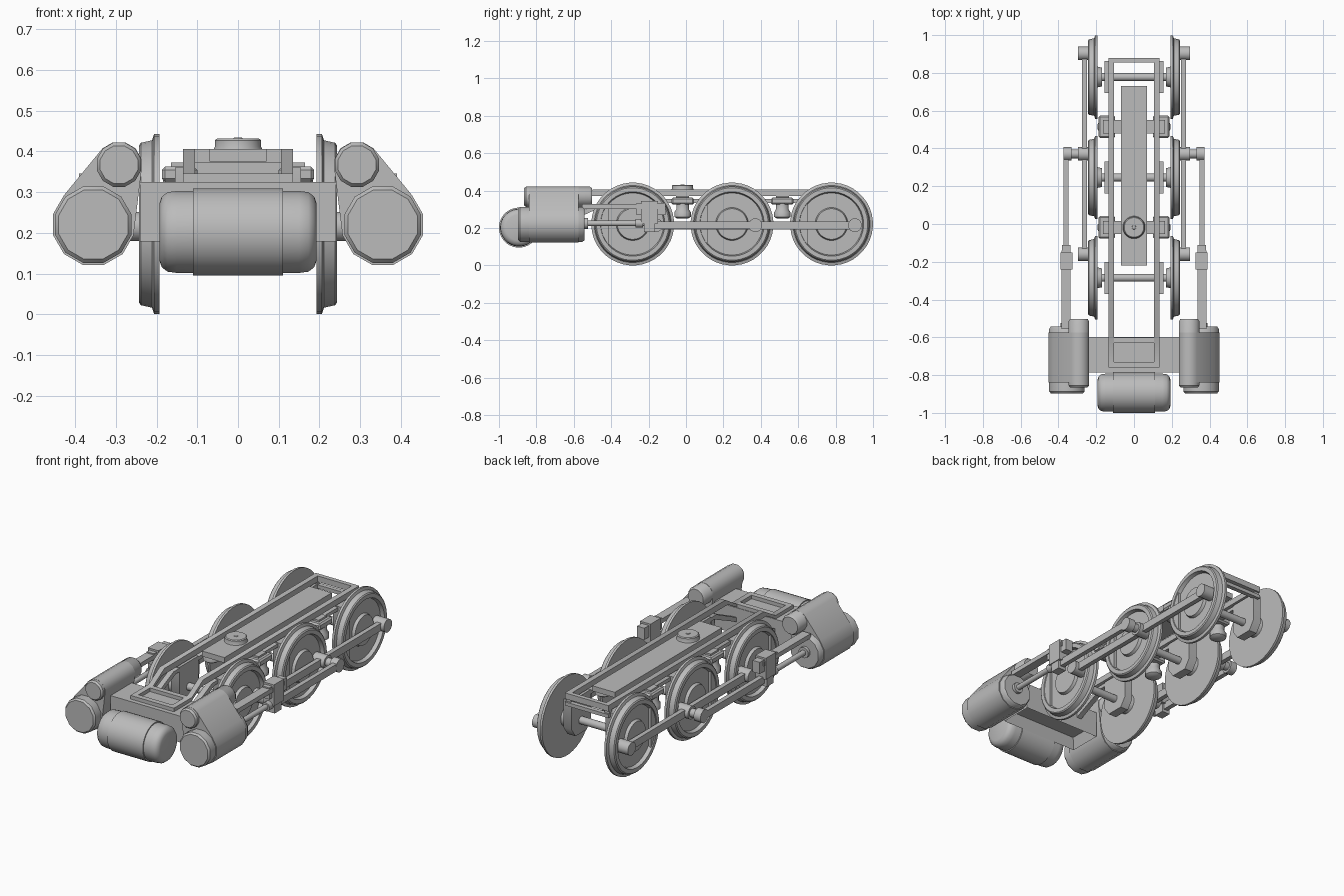
import bpy, bmesh, math
from mathutils import Vector

if "Cube" in bpy.data.objects:
    bpy.data.objects.remove(bpy.data.objects["Cube"])

steel = bpy.data.materials.new("steel grey")
steel.diffuse_color = (0.5, 0.5, 0.5, 1)
steel.use_nodes = True
steel.node_tree.nodes["Principled BSDF"].inputs["Base Color"].default_value = steel.diffuse_color
WHEEL_Y = (-0.285, 0.246, 0.778)
AXLE_Z = 0.2215
PIN = 0.125     # crank pin offset
ROD_Z = 0.215


def finish(name, bm, mirror):
    bmesh.ops.recalc_face_normals(bm, faces=bm.faces[:])
    me = bpy.data.meshes.new(name)
    bm.to_mesh(me)
    bm.free()
    me.materials.append(steel)
    ob = bpy.data.objects.new(name, me)
    bpy.context.collection.objects.link(ob)
    if mirror:
        ob.modifiers.new("mirror", 'MIRROR').use_mirror_merge = False
    return ob


def box(name, x, y, z, mirror=False, bevel=0):
    bm = bmesh.new()
    bmesh.ops.create_cube(bm, size=1)
    for v in bm.verts:
        v.co = [r[0] if c < 0 else r[1] for c, r in zip(v.co, (x, y, z))]
    if bevel:
        bmesh.ops.bevel(bm, geom=bm.edges[:], offset=bevel, segments=1, affect='EDGES')
    return finish(name, bm, mirror)


def lathe(name, axis, centre, profile, segs=24, mirror=False):
    """Turn (position along axis, radius) points around an axis."""
    bm = bmesh.new()
    rings = []
    for p, r in profile:
        ring = []
        for i in range(segs):
            a = 2 * math.pi * (i + 0.5) / segs
            co = [0, 0, 0]
            co[axis] = p
            for k, s in zip([k for k in range(3) if k != axis], (math.cos(a), math.sin(a))):
                co[k] = centre[k] + r * s
            ring.append(bm.verts.new(co))
        rings.append(ring)
    for a, b in zip(rings, rings[1:]):
        for i in range(segs):
            j = (i + 1) % segs
            bm.faces.new((a[i], a[j], b[j], b[i]))
    bm.faces.new(rings[0])
    bm.faces.new(rings[-1])
    return finish(name, bm, mirror)


def rod(name, axis, centre, r, a, b, segs=16, mirror=False):
    return lathe(name, axis, centre, [(a, r), (b, r)], segs, mirror)


def side_plate(name, points, x0, x1, mirror=True):
    """Extrude a (y, z) outline along x."""
    bm = bmesh.new()
    f = bm.faces.new([bm.verts.new((x0, y, z)) for y, z in points])
    ext = bmesh.ops.extrude_face_region(bm, geom=[f])
    for v in ext["geom"]:
        if isinstance(v, bmesh.types.BMVert):
            v.co.x = x1
    return finish(name, bm, mirror)


# wheels, axles, counterweights, pedestals and crank pins
for y in WHEEL_Y:
    c = (0, y, AXLE_Z)
    lathe("wheel", 0, c, [(0.17, 0.05), (0.193, 0.055), (0.193, 0.2215), (0.206, 0.2215),
                          (0.211, 0.206), (0.238, 0.2), (0.243, 0.194), (0.243, 0.172),
                          (0.222, 0.166), (0.222, 0.088), (0.238, 0.082), (0.238, 0.05)], 40, True)
    rod("axle", 0, c, 0.021, -0.2, 0.2)
    arc = [math.pi + math.radians(d) for d in range(-42, 43, 7)]
    side_plate("counterweight", [(y + 0.172 * math.cos(a), AXLE_Z + 0.172 * math.sin(a))
                                 for a in arc], 0.215, 0.238)
    side_plate("pedestal", [(y - 0.085, 0.36), (y - 0.085, 0.2), (y - 0.05, 0.15),
                            (y + 0.05, 0.15), (y + 0.085, 0.2), (y + 0.085, 0.36)], 0.105, 0.155)
    rod("crank_pin", 0, (0, y + PIN, ROD_Z), 0.037, 0.218, 0.297, 12, True)

# main frame: upper rails dropping to the front, lower rails, cross members
side_plate("upper_rail", [(0.88, 0.405), (-0.5, 0.405), (-0.6, 0.345), (-0.76, 0.345), (-0.76, 0.315),
                          (-0.62, 0.315), (-0.52, 0.372), (0.88, 0.372)], 0.105, 0.135)
side_plate("lower_rail", [(0.88, 0.355), (-0.42, 0.355), (-0.6, 0.27), (-0.6, 0.245),
                          (-0.4, 0.335), (0.88, 0.335)], 0.105, 0.135)
box("rear_upper_crossbar", (-0.135, 0.135), (0.855, 0.88), (0.372, 0.405))
box("rear_lower_crossbar", (-0.135, 0.135), (0.855, 0.88), (0.335, 0.355))
box("rear_post", (0.105, 0.135), (0.85, 0.87), (0.35, 0.38), True)
for y0, y1 in ((-0.76, -0.73), (-0.63, -0.6)):
    box("front_crossbar", (-0.135, 0.135), (y0, y1), (0.315, 0.345))
box("centre_spar", (-0.07, 0.07), (-0.22, 0.73), (0.375, 0.405))
lathe("pivot", 2, (0, -0.018, 0), [(0.4, 0.062), (0.412, 0.057), (0.427, 0.057), (0.431, 0.052)], 24)
lathe("pivot_stud", 2, (0, -0.018, 0), [(0.43, 0.012), (0.434, 0.01)], 12)

# springs and hangers between the wheels
for y in (-0.018, 0.515):
    box("spring_crossbeam", (-0.165, 0.165), (y - 0.035, y + 0.035), (0.345, 0.372))
    box("spring_seat", (0.1, 0.187), (y - 0.06, y + 0.06), (0.325, 0.362), True, 0.008)
    lathe("spring", 2, (0.15, y, 0), [(0.25, 0.03), (0.26, 0.045), (0.285, 0.045),
                                      (0.3, 0.035), (0.33, 0.035)], 12, True)

# cylinder saddle with a recessed underside
saddle = box("saddle", (-0.24, 0.24), (-0.785, -0.597), (0.178, 0.325))
bm = bmesh.new()
bm.from_mesh(saddle.data)
bm.normal_update()
under = [f for f in bm.faces if f.normal.z < -0.9]
bmesh.ops.inset_region(bm, faces=under, thickness=0.03)
bmesh.ops.translate(bm, verts=under[0].verts[:], vec=(0, 0, 0.06))
bm.to_mesh(saddle.data)
bm.free()

# front tank lying crosswise with a central band
tank = (0, -0.893, 0.202)
lathe("front_tank", 0, tank, [(-0.193, 0.07), (-0.187, 0.087), (-0.173, 0.098), (-0.15, 0.101),
                              (0.15, 0.101), (0.173, 0.098), (0.187, 0.087), (0.193, 0.07)], 32)
rod("tank_band", 0, tank, 0.107, -0.11, 0.11, 32)

# steam cylinders and valve chests
BIG, SMALL = (0.355, 0, 0.22), (0.292, 0, 0.367)
lathe("steam_cylinder", 1, BIG, [(-0.897, 0.088), (-0.887, 0.097), (-0.555, 0.097), (-0.542, 0.088)], 12, True)
lathe("valve_chest", 1, SMALL, [(-0.865, 0.048), (-0.855, 0.056), (-0.515, 0.056), (-0.503, 0.048)], 12, True)
bm = bmesh.new()
for y in (-0.84, -0.575):
    for c, r in ((BIG, 0.102), (SMALL, 0.057)):
        for i in range(12):
            a = math.tau * (i + 0.5) / 12
            bm.verts.new((c[0] + r * math.cos(a), y, c[2] + r * math.sin(a)))
hull = bmesh.ops.convex_hull(bm, input=bm.verts[:])
bmesh.ops.delete(bm, geom=[v for v in bm.verts if not v.link_faces], context='VERTS')
bmesh.ops.dissolve_limit(bm, angle_limit=0.02, verts=bm.verts[:], edges=bm.edges[:])
finish("cylinder_casing", bm, True)

# piston rod, guide bar and crosshead
rod("piston_rod", 1, (0.36, 0, 0.225), 0.015, -0.55, -0.2, 12, True)
rod("piston_gland", 1, (0.36, 0, 0.225), 0.03, -0.55, -0.525, 12, True)
rod("crosshead_collar", 1, (0.36, 0, 0.225), 0.024, -0.27, -0.23, 12, True)
box("guide_bar", (0.335, 0.385), (-0.555, -0.14), (0.303, 0.328), True)
box("crosshead", (0.325, 0.39), (-0.24, -0.15), (0.225, 0.345), True)
box("crosshead_foot", (0.335, 0.385), (-0.225, -0.165), (0.178, 0.23), True)
box("crosshead_tail", (0.335, 0.38), (-0.265, -0.11), (0.27, 0.335), True)

# coupling rod, main rod and its drive pin
box("coupling_rod", (0.25, 0.276), (WHEEL_Y[0] + PIN, WHEEL_Y[2] + PIN), (0.193, 0.235), True)
box("main_rod", (0.346, 0.372), (-0.2, WHEEL_Y[1] + PIN), (0.195, 0.235), True)
drive = (0, WHEEL_Y[1] + PIN, ROD_Z)
rod("drive_pin", 0, drive, 0.024, 0.29, 0.34, 12, True)
rod("main_rod_end", 0, drive, 0.037, 0.332, 0.374, 12, True)

# smooth round parts, keep edges sharp
bpy.ops.object.select_all(action='SELECT')
bpy.context.view_layer.objects.active = bpy.context.selected_objects[0]
bpy.ops.object.shade_smooth_by_angle(angle=math.radians(35))
